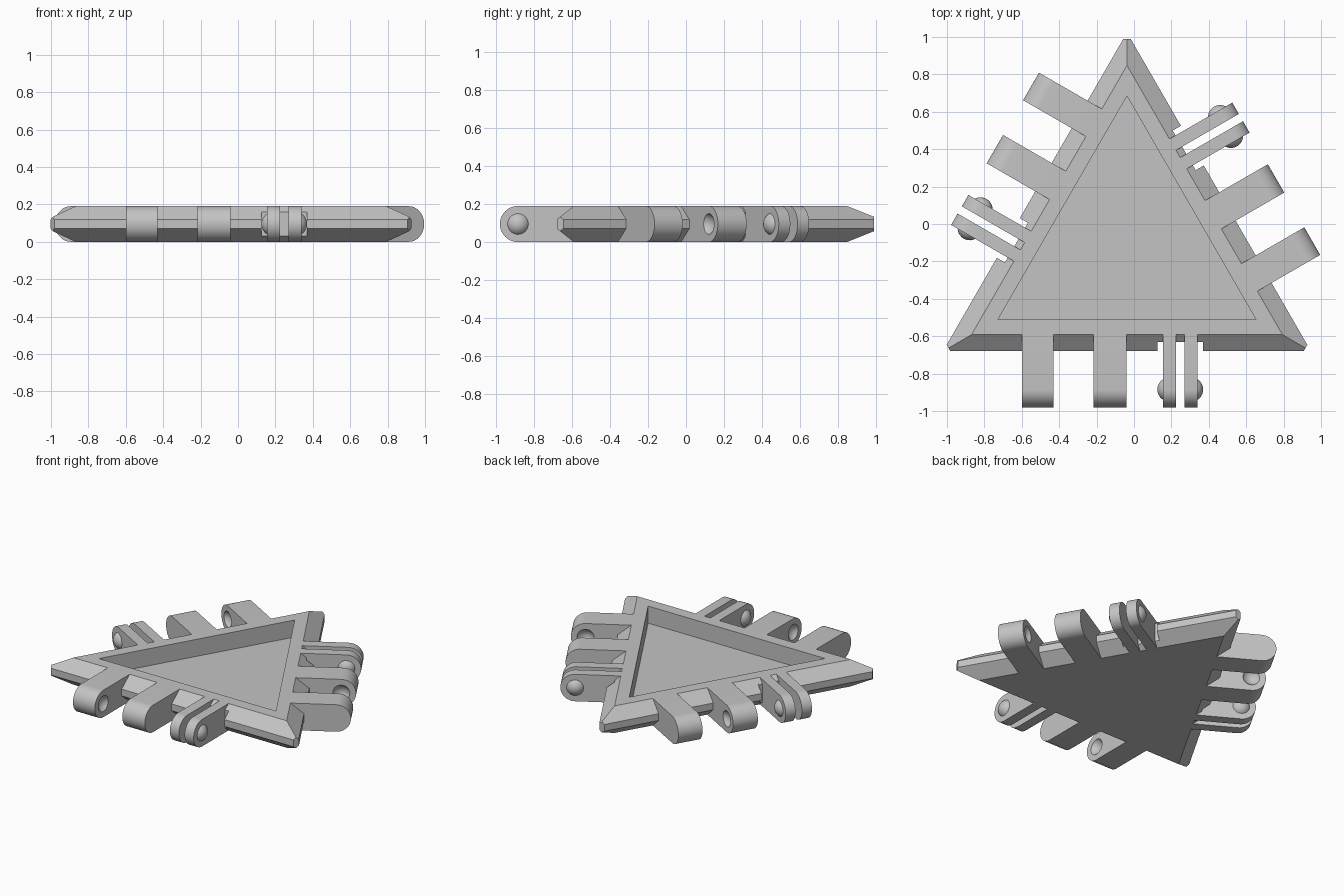
import bpy, bmesh, math
from mathutils import Matrix, Vector

cube = bpy.data.objects.get("Cube")
if cube:
    bpy.data.objects.remove(cube, do_unlink=True)

CENTRE = Vector((-0.0375, -0.112, 0))
H = 0.19                       # overall thickness
MID = H / 2
EDGE, RIM, POCKET = 0.568, 0.48, 0.398   # distances from centre to each side
AXLE = 0.773                   # distance from centre to hinge axis
BALL_R = 0.065

grey = bpy.data.materials.new("plain grey")
grey.use_nodes = True
grey.diffuse_color = (0.55, 0.55, 0.55, 1)
grey.node_tree.nodes["Principled BSDF"].inputs["Base Color"].default_value = grey.diffuse_color


def turn(k):
    return Matrix.Rotation(math.radians(120 * k), 4, 'Z')


def finish(bm, name):
    bmesh.ops.recalc_face_normals(bm, faces=bm.faces)
    mesh = bpy.data.meshes.new(name)
    bm.to_mesh(mesh)
    bm.free()
    mesh.materials.append(grey)
    ob = bpy.data.objects.new(name, mesh)
    bpy.context.collection.objects.link(ob)
    return ob


def cut(ob, cutter):
    mod = ob.modifiers.new("cut", 'BOOLEAN')
    mod.operation = 'DIFFERENCE'
    mod.solver = 'EXACT'
    mod.object = cutter
    bpy.context.view_layer.objects.active = ob
    bpy.ops.object.modifier_apply(modifier=mod.name)
    bpy.data.objects.remove(cutter, do_unlink=True)


def smooth(ob):
    bpy.ops.object.select_all(action='DESELECT')
    ob.select_set(True)
    bpy.context.view_layer.objects.active = ob
    bpy.ops.object.shade_smooth_by_angle()


def ball(name, x):
    bm = bmesh.new()
    bmesh.ops.create_uvsphere(bm, u_segments=32, v_segments=16, radius=BALL_R)
    bmesh.ops.transform(bm, verts=bm.verts, matrix=Matrix.Translation((x, -AXLE, MID))
                        @ Matrix.Rotation(math.pi / 2, 4, 'Y'))
    return bm


def knuckle(name, x0, x1):
    """Flat bar with a half-round end, standing between x0 and x1."""
    profile = [(-RIM, 0), (-RIM, H)]
    for i in range(25):
        a = math.pi * (0.5 + i / 24)
        profile.append((-AXLE + MID * math.cos(a), MID + MID * math.sin(a)))
    bm = bmesh.new()
    face = bm.faces.new([bm.verts.new((x0, y, z)) for y, z in profile])
    out = bmesh.ops.extrude_face_region(bm, geom=[face])
    moved = [v for v in out["geom"] if isinstance(v, bmesh.types.BMVert)]
    bmesh.ops.translate(bm, verts=moved, vec=(x1 - x0, 0, 0))
    return finish(bm, name)


def knob(name, x, side):
    """Spherical cap sitting on the outer face of a fork plate."""
    bm = ball(name, x - side * 0.035)
    bmesh.ops.bisect_plane(bm, geom=bm.verts[:] + bm.edges[:] + bm.faces[:],
                           plane_co=(x - side * 0.002, 0, 0), plane_no=(side, 0, 0),
                           clear_inner=True)
    return finish(bm, name)


# Tray body: stacked triangular rings, from the base up and into the pocket
bm = bmesh.new()
rings = []
for r, z in [(RIM, 0), (EDGE, 0.071), (EDGE, 0.119), (RIM, H), (POCKET, H), (POCKET, H - 0.12)]:
    rings.append([bm.verts.new(turn(k) @ Vector((0, 2 * r, z))) for k in range(3)])
for low, high in zip(rings, rings[1:]):
    for i in range(3):
        j = (i + 1) % 3
        bm.faces.new((low[i], low[j], high[j], high[i]))
bm.faces.new(rings[0])
bm.faces.new(rings[-1])
# Blunt the three tips
for k in range(3):
    n = turn(k) @ Vector((0, 1, 0))
    out = bmesh.ops.bisect_plane(bm, geom=bm.verts[:] + bm.edges[:] + bm.faces[:],
                                 plane_co=n * 1.102, plane_no=n, clear_outer=True)
    bmesh.ops.holes_fill(bm, edges=[e for e in out["geom_cut"]
                                    if isinstance(e, bmesh.types.BMEdge)])
body = finish(bm, "tray_body")

# Clearance notch behind each fork
for k in range(3):
    bm = bmesh.new()
    bmesh.ops.create_cube(bm, matrix=turn(k) @ Matrix.Translation((0.285, -0.568, MID))
                          @ Matrix.Diagonal((0.245, 0.1, 0.4, 1)))
    cut(body, finish(bm, "notch_cutter"))
body.location = CENTRE

# Hinge parts of one side
lug_outer = knuckle("outer_lug", -0.5625, -0.3925)
lug_inner = knuckle("inner_lug", -0.178, -0.003)
cut(lug_outer, finish(ball("dimple", -0.3925 + 0.035), "dimple_cutter"))
cut(lug_inner, finish(ball("dimple", -0.178 - 0.035), "dimple_cutter"))
parts = [lug_outer, lug_inner,
         knuckle("fork_plate_a", 0.1925, 0.2625),
         knuckle("fork_plate_b", 0.3075, 0.3775),
         knob("fork_knob_a", 0.1925, -1),
         knob("fork_knob_b", 0.3775, 1)]

# Repeat the hinge parts on all three sides
for part in parts:
    smooth(part)
    name = part.name
    for k, side in enumerate(("front", "left", "right")):
        ob = part if k == 0 else part.copy()
        if k:
            bpy.context.collection.objects.link(ob)
        ob.name = side + "_" + name
        ob.matrix_world = Matrix.Translation(CENTRE) @ turn(k)
